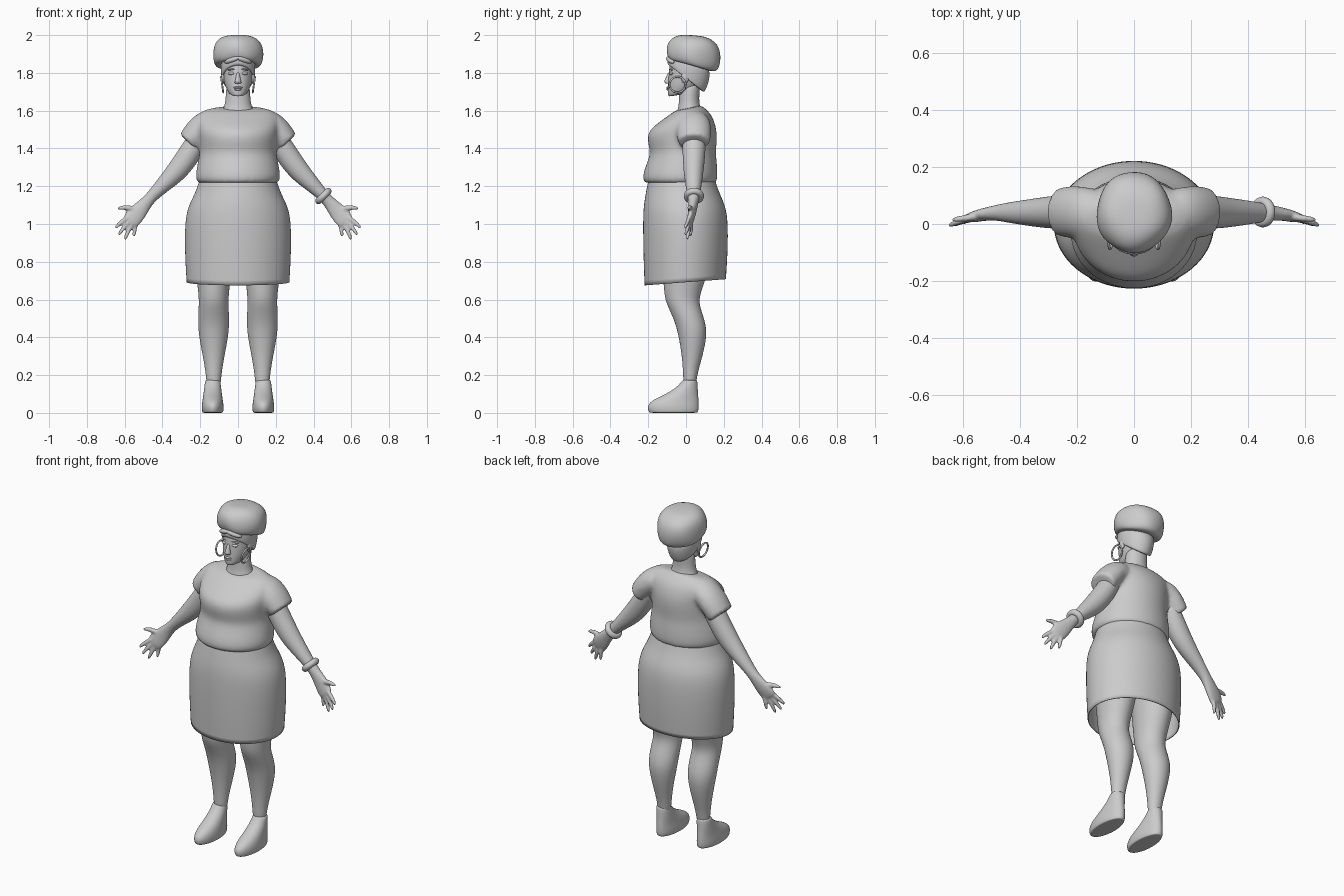
import bpy, bmesh, math
from mathutils import Vector

N = 28


def skin(bm, loops, cap0=True, cap1=True):
    """Bridge a list of point loops into a tube."""
    vs = [[bm.verts.new(p) for p in lp] for lp in loops]
    for a, b in zip(vs, vs[1:]):
        n = len(a)
        for i in range(n):
            bm.faces.new((a[i], a[(i + 1) % n], b[(i + 1) % n], b[i]))
    if cap0:
        bm.faces.new(vs[0][::-1])
    if cap1:
        bm.faces.new(vs[-1])


def stack(bm, rings, cx=0, s=1, lump=0, **caps):
    """Rings (z front, z back, y front, y back, half width), possibly tilted."""
    loops = []
    for k, (zf, zb, yf, yb, rx) in enumerate(rings):
        lp = []
        for i in range(N):
            a = 2 * math.pi * i / N
            w = 1 + lump * (math.sin(5 * a + k * 0.9) + math.sin(3 * a - k * 1.3))
            t = 0.5 + 0.5 * math.sin(a)
            y = (yf + yb) / 2 + (yb - yf) / 2 * math.sin(a) * w
            lp.append((s * (cx + rx * math.cos(a) * w), y, zf + (zb - zf) * t))
        loops.append(lp)
    skin(bm, loops, **caps)


def tube(bm, pts, s=1, n=16):
    """Tube along points (x, y, z, radius in xz plane, radius in y)."""
    P = [Vector(p[:3]) for p in pts]
    loops = []
    for k, p in enumerate(pts):
        t = P[min(k + 1, len(P) - 1)] - P[max(k - 1, 0)]
        side = Vector((-t.z, 0, t.x)).normalized()
        lp = []
        for i in range(n):
            a = 2 * math.pi * i / n
            q = P[k] + side * p[3] * math.cos(a) + Vector((0, 1, 0)) * p[4] * math.sin(a)
            lp.append((s * q.x, q.y, q.z))
        loops.append(lp)
    skin(bm, loops)


def finish(name, bm, sub=2, voxel=0, thick=0):
    bmesh.ops.recalc_face_normals(bm, faces=bm.faces)
    me = bpy.data.meshes.new(name)
    bm.to_mesh(me)
    bm.free()
    for f in me.polygons:
        f.use_smooth = True
    ob = bpy.data.objects.new(name, me)
    bpy.context.collection.objects.link(ob)
    m = ob.modifiers.new("subdivide", 'SUBSURF')
    m.levels = m.render_levels = sub
    if voxel:
        m = ob.modifiers.new("merge", 'REMESH')
        m.mode, m.voxel_size, m.use_smooth_shade = 'VOXEL', voxel, True
        m = ob.modifiers.new("soften", 'SMOOTH')
        m.factor, m.iterations = 0.5, 5
    if thick:
        ob.modifiers.new("thickness", 'SOLIDIFY').thickness = thick
    return ob


def flat(z, *r):
    return (z, z, *r)


def ball(name, loc, size, rot=(0, 0, 0)):
    bpy.ops.mesh.primitive_uv_sphere_add(segments=16, ring_count=10, radius=1, location=loc, rotation=rot)
    ob = bpy.context.object
    ob.name, ob.scale = name, size
    bpy.ops.object.shade_smooth()


def ring(name, loc, rot, R, r):
    bpy.ops.mesh.primitive_torus_add(major_segments=32, minor_segments=12, location=loc,
                                     rotation=rot, major_radius=R, minor_radius=r)
    bpy.context.object.name = name
    bpy.ops.object.shade_smooth()


# Shirt: torso and both sleeves merged
bm = bmesh.new()
stack(bm, [flat(1.217, -.215, .158, .208), flat(1.22, -.222, .162, .215), flat(1.245, -.232, .168, .227),
           flat(1.30, -.218, .167, .219), flat(1.36, -.193, .16, .207), flat(1.39, -.192, .16, .203),
           flat(1.44, -.205, .164, .207), flat(1.49, -.202, .164, .213), flat(1.53, -.155, .155, .22),
           flat(1.57, -.10, .14, .217), flat(1.6, -.058, .115, .19), (1.603, 1.622, -.045, .09, .14),
           (1.603, 1.63, -.038, .078, .085)])
for s in (1, -1):
    tube(bm, [(.10, .04, 1.54, .07, .08), (.17, .04, 1.535, .075, .092), (.215, .042, 1.49, .073, .095),
              (.25, .042, 1.445, .066, .088), (.259, .042, 1.434, .066, .086), (.262, .042, 1.431, .062, .08)], s)
finish("shirt", bm, 2, .011)

# Skirt: open tube with a raised back hem
bm = bmesh.new()
stack(bm, [flat(1.235, -.2, .155, .205), flat(1.21, -.205, .162, .213), flat(1.16, -.215, .18, .23),
           flat(1.1, -.225, .208, .262), flat(1.03, -.229, .222, .281), (.9, .91, -.228, .224, .284),
           (.78, .8, -.225, .219, .28), (.675, .708, -.221, .213, .274)], cap0=False, cap1=False)
finish("skirt", bm, 2, thick=.006)

# Legs and shoes
for s, side in ((1, "left"), (-1, "right")):
    bm = bmesh.new()
    stack(bm, [flat(1.0, -.13, .15, .12), flat(.85, -.13, .14, .108), flat(.75, -.125, .118, .096),
               flat(.67, -.118, .09, .085), flat(.6, -.112, .068, .078), flat(.55, -.09, .078, .08),
               flat(.48, -.058, .103, .083), flat(.41, -.04, .112, .079), flat(.3, -.021, .088, .057),
               flat(.2, -.015, .058, .04), flat(.12, -.012, .05, .036)], cx=.129, s=s)
    finish(side + "_leg", bm)
    bm = bmesh.new()
    stack(bm, [flat(0, -.185, .055, .048), flat(.002, -.195, .062, .054), flat(.015, -.202, .067, .058),
               flat(.04, -.204, .068, .058), flat(.068, -.18, .067, .054), flat(.1, -.105, .064, .049),
               flat(.14, -.043, .062, .044), flat(.172, -.02, .06, .04), flat(.174, -.012, .052, .034)], cx=.134, s=s)
    finish(side + "_shoe", bm)

# Arms with hands and spread fingers
fingers = [[(.535, .03, 1.075, .018, .016), (.575, .022, 1.085, .016, .014), (.61, .018, 1.088, .013, .012), (.64, .014, 1.08, .009, .009)],
           [(.565, .02, 1.045, .014, .013), (.605, .012, 1.02, .014, .012), (.632, .002, .998, .012, .011), (.652, -.008, .974, .009, .008)],
           [(.56, .02, 1.03, .014, .013), (.59, .014, .998, .014, .012), (.615, .005, .968, .012, .011), (.635, -.005, .938, .009, .008)],
           [(.55, .023, 1.02, .014, .013), (.57, .018, .985, .014, .012), (.587, .012, .95, .012, .011), (.6, .005, .914, .009, .008)],
           [(.535, .028, 1.02, .013, .013), (.543, .028, .99, .012, .012), (.548, .026, .96, .011, .011), (.552, .022, .93, .009, .008)]]
for s, side in ((1, "left"), (-1, "right")):
    bm = bmesh.new()
    tube(bm, [(.19, .042, 1.49, .055, .065), (.222, .042, 1.43, .058, .064), (.26, .042, 1.365, .062, .061),
              (.318, .04, 1.285, .059, .055), (.38, .04, 1.222, .046, .046), (.438, .04, 1.165, .034, .037),
              (.475, .04, 1.125, .031, .029), (.51, .036, 1.085, .042, .024), (.54, .03, 1.05, .05, .021),
              (.565, .022, 1.02, .05, .017), (.578, .018, 1.005, .038, .012)], s)
    for f in fingers:
        tube(bm, f, s, 10)
    finish(side + "_arm", bm, 2, .006)
ring("bracelet", (.452, .042, 1.148), (0, math.radians(135), 0), .036, .018)

# Neck and head
bm = bmesh.new()
stack(bm, [flat(1.56, -.06, .09, .1), flat(1.61, -.042, .08, .078), flat(1.64, -.038, .07, .068),
           flat(1.69, -.036, .07, .064), flat(1.76, -.03, .08, .06)])
finish("neck", bm)
bm = bmesh.new()
stack(bm, [(1.675, 1.685, -.085, -.03, .018), (1.677, 1.69, -.095, .01, .04), (1.70, 1.70, -.098, .04, .054),
           flat(1.735, -.096, .075, .07), flat(1.77, -.094, .1, .078), flat(1.81, -.091, .115, .081),
           flat(1.86, -.085, .115, .08), flat(1.9, -.06, .09, .06)])
finish("head", bm)

# Face features, ears and hoop earrings
bm = bmesh.new()
stack(bm, [flat(1.742, -.1, -.08, .012), flat(1.746, -.112, -.08, .019), flat(1.756, -.117, -.08, .017),
           flat(1.775, -.106, -.08, .011), flat(1.805, -.096, -.075, .008)])
finish("nose", bm, 1)
ball("upper_lip", (0, -.094, 1.722), (.024, .01, .006))
ball("lower_lip", (0, -.093, 1.713), (.02, .011, .007))
for s, side in ((1, "left"), (-1, "right")):
    ball(side + "_eye", (s * .036, -.079, 1.797), (.017, .009, .008), (0, 0, s * .4))
    ball(side + "_brow", (s * .038, -.079, 1.818), (.021, .007, .004), (0, s * .1, s * .4))
    ball(side + "_ear", (s * .08, -.005, 1.775), (.01, .02, .032))
    ring(side + "_earring", (s * .084, -.045, 1.738), (0, math.radians(90 + s * 8), 0), .042, .005)

# Head wrap: tilted band, front twist and lumpy bundle
bm = bmesh.new()
stack(bm, [(1.842, 1.70, -.08, .085, .075), (1.84, 1.698, -.094, .098, .086), (1.853, 1.72, -.1, .11, .09),
           (1.875, 1.78, -.098, .13, .093), (1.9, 1.85, -.085, .12, .088)])
finish("wrap_band", bm)
for s, side in ((1, "left"), (-1, "right")):
    ball(side + "_wrap_twist", (s * .032, -.083, 1.868), (.045, .018, .014), (0, s * .3, s * .4))
bm = bmesh.new()
stack(bm, [(1.875, 1.815, -.05, .11, .08), (1.863, 1.803, -.08, .152, .115), (1.885, 1.825, -.1, .176, .131),
           (1.925, 1.89, -.106, .187, .135), (1.968, 1.95, -.092, .174, .124), (1.996, 1.986, -.055, .125, .09),
           (2.003, 1.997, -.01, .07, .04)], lump=.018)
finish("wrap_bundle", bm)
